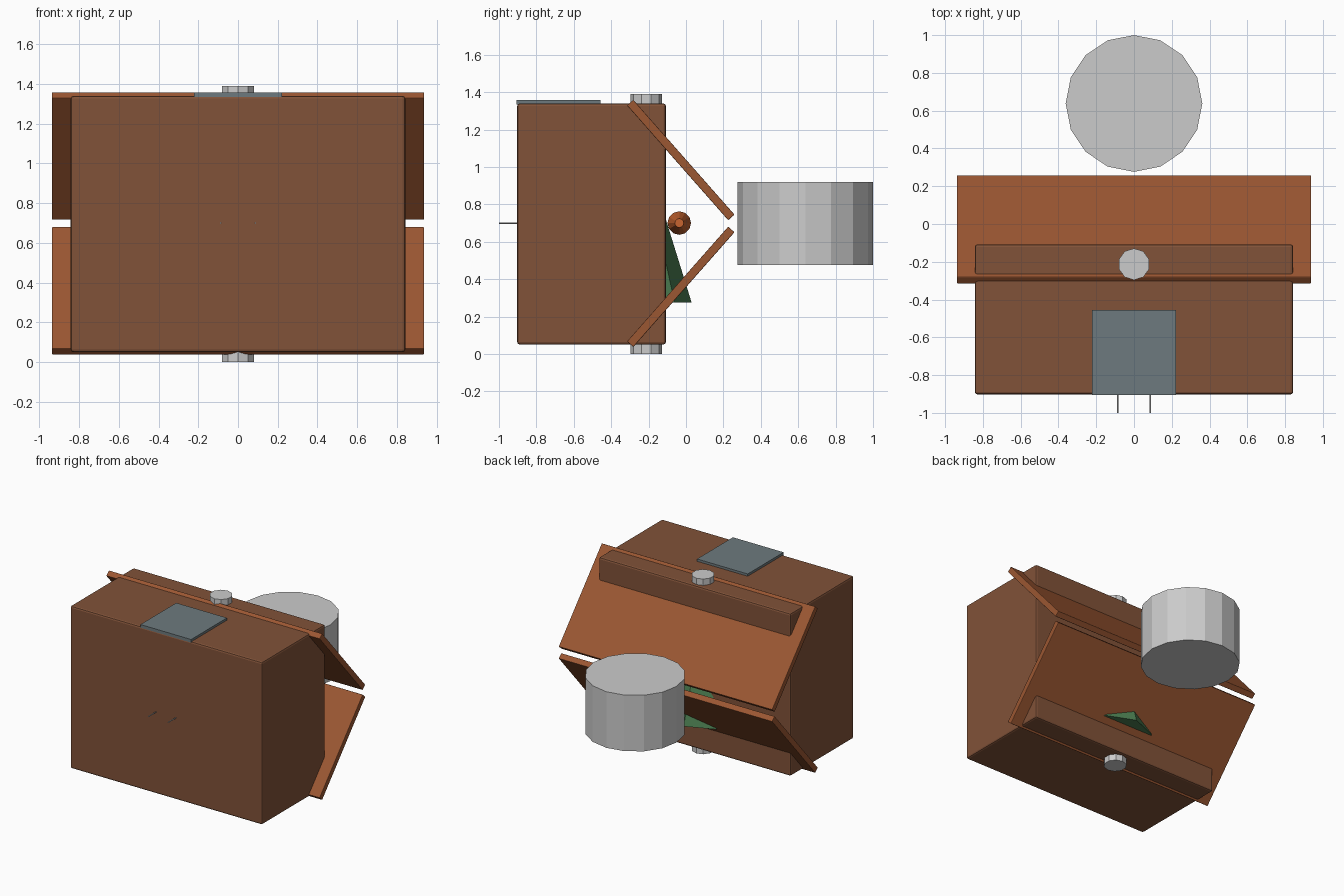
import bpy, bmesh
from math import radians
from mathutils import Matrix, Vector

if "Cube" in bpy.data.objects:
    bpy.data.objects.remove(bpy.data.objects["Cube"])


def material(name, rgb):
    m = bpy.data.materials.new(name)
    m.diffuse_color = (*rgb, 1)
    m.use_nodes = True
    m.node_tree.nodes["Principled BSDF"].inputs["Base Color"].default_value = m.diffuse_color
    return m


BROWN = material("wood_brown", (0.22, 0.085, 0.04))
ROOF = material("roof_brown", (0.33, 0.095, 0.032))
ORANGE = material("orange", (0.58, 0.13, 0.03))
GREEN = material("green", (0.07, 0.2, 0.08))
SLATE = material("slate", (0.155, 0.195, 0.21))


def finish(name, bm, loc, rot_x, mat, bevel=0):
    me = bpy.data.meshes.new(name)
    bm.to_mesh(me)
    bm.free()
    ob = bpy.data.objects.new(name, me)
    bpy.context.collection.objects.link(ob)
    ob.location = loc
    ob.rotation_euler.x = rot_x
    if mat:
        me.materials.append(mat)
    if bevel:
        mod = ob.modifiers.new("bevel", 'BEVEL')
        mod.width, mod.segments = bevel, 2
    return ob


def box(name, size, loc, mat, rot_x=0, bevel=0):
    bm = bmesh.new()
    bmesh.ops.create_cube(bm, size=1)
    bmesh.ops.scale(bm, vec=Vector(size), verts=bm.verts)
    return finish(name, bm, loc, rot_x, mat, bevel)


def cone(name, sides, r1, r2, depth, loc, mat=None, axis=None):
    bm = bmesh.new()
    bmesh.ops.create_cone(bm, cap_ends=True, segments=sides, radius1=r1, radius2=r2, depth=depth)
    if axis:
        bm.transform(Matrix.Rotation(radians(90), 4, axis))
    return finish(name, bm, loc, 0, mat)


# House body, with softened edges
box("house_body", (1.685, 0.795, 1.29), (0, -0.505, 0.695), BROWN, bevel=0.014)

# Two roof slabs meeting towards +y
for name, z, s in (("upper_roof", 1.037, -1), ("lower_roof", 0.359, 1)):
    box(name, (1.875, 0.818, 0.045), (0, -0.028, z), ROOF, s * radians(48.6), 0.004)

# Plate on top of the body
box("top_plate", (0.445, 0.45, 0.025), (0, -0.681, 1.346), SLATE)

# Large drum behind the roof and the small post ends above and below
cone("drum", 16, 0.362, 0.362, 0.445, (0, 0.638, 0.698))
for name, z in (("upper_knob", 1.355), ("lower_knob", 0.035)):
    cone(name, 10, 0.084, 0.084, 0.07, (0, -0.213, z))

# Tapered spindle under the roof
cone("spindle", 12, 0.063, 0.024, 0.24, (0, -0.036, 0.70), ORANGE, 'Y')

# Green cone, mostly embedded in the body
cone("green_cone", 8, 0.31, 0, 1.0, (0, -0.28, 0.775), GREEN)

# Two thin pins on the front
for side, x in (("left", -0.087), ("right", 0.087)):
    cone(side + "_pin", 8, 0.004, 0.004, 0.14, (x, -0.93, 0.70), None, 'X')
